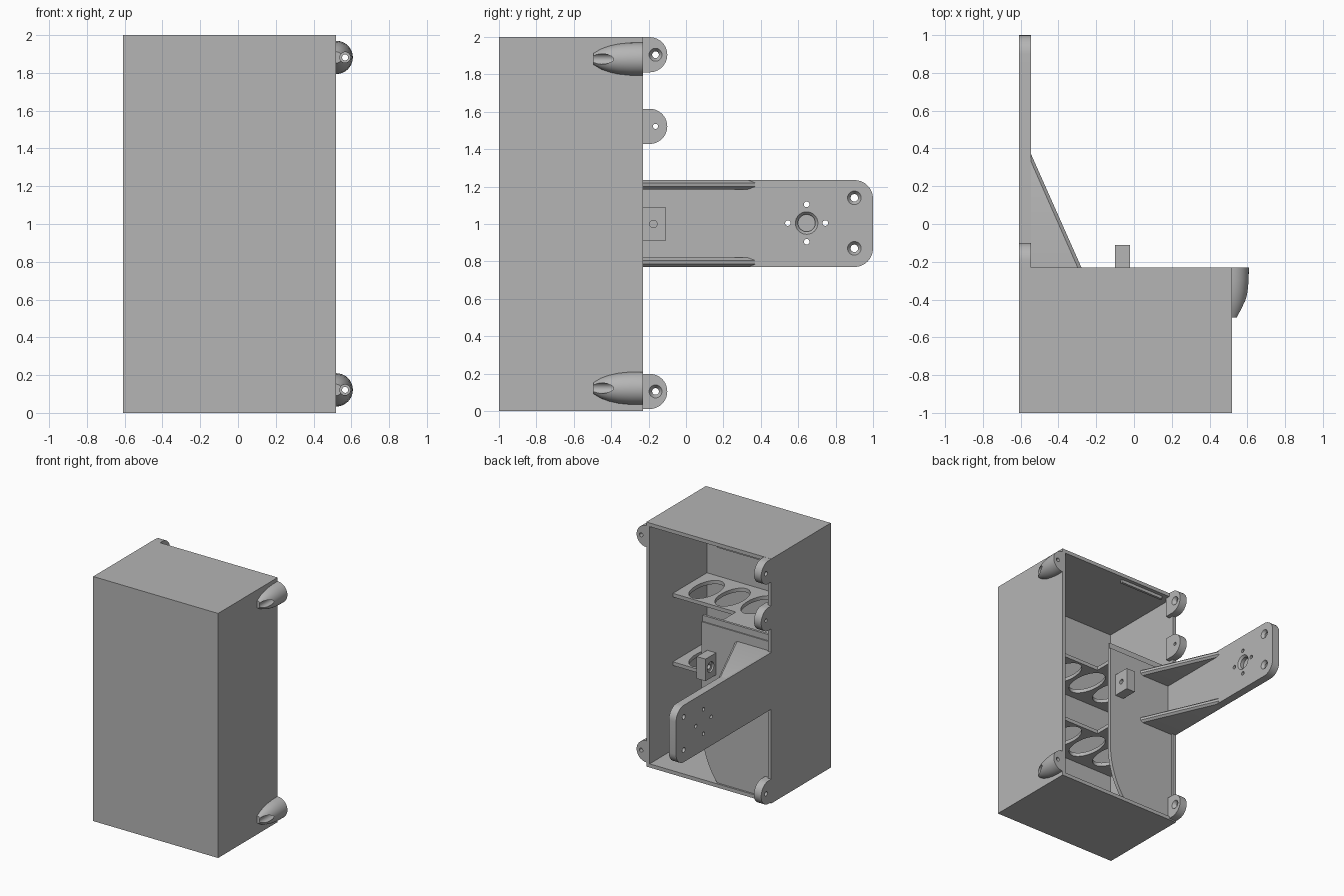
import bpy, bmesh, math
from mathutils import Vector

if "Cube" in bpy.data.objects:
    bpy.data.objects.remove(bpy.data.objects["Cube"])

grey = bpy.data.materials.new("plain_grey")
grey.use_nodes = True
GREY = (0.46, 0.46, 0.46, 1)
grey.diffuse_color = GREY
grey.node_tree.nodes["Principled BSDF"].inputs["Base Color"].default_value = GREY


def finish(name, bm):
    bmesh.ops.recalc_face_normals(bm, faces=bm.faces)
    mesh = bpy.data.meshes.new(name)
    bm.to_mesh(mesh)
    bm.free()
    mesh.materials.append(grey)
    ob = bpy.data.objects.new(name, mesh)
    bpy.context.scene.collection.objects.link(ob)
    return ob


def loft(name, rings):
    bm = bmesh.new()
    loops = [[bm.verts.new(p) for p in ring] for ring in rings]
    n = len(loops[0])
    for a, b in zip(loops, loops[1:]):
        for i in range(n):
            bm.faces.new((a[i], a[(i + 1) % n], b[(i + 1) % n], b[i]))
    bm.faces.new(loops[0])
    bm.faces.new(loops[-1])
    return finish(name, bm)


def place(axis, t, p):
    u, v = p
    return Vector({"x": (t, u, v), "y": (u, t, v), "z": (u, v, t)}[axis])


def prism(name, axis, lo, hi, pts):
    return loft(name, [[place(axis, t, p) for p in pts] for t in (lo, hi)])


def box(name, x0, x1, y0, y1, z0, z1):
    return prism(name, "z", z0, z1, [(x0, y0), (x1, y0), (x1, y1), (x0, y1)])


def arc(cu, cv, ru, rv, a0=0, a1=360, n=16):
    count = n if a1 - a0 == 360 else n + 1
    ang = [math.radians(a0 + (a1 - a0) * i / n) for i in range(count)]
    return [(cu + ru * math.cos(a), cv + rv * math.sin(a)) for a in ang]


def hole(axis, lo, hi, cu, cv, r0, r1=None):
    """Round cutter, tapered if a second radius is given."""
    r1 = r0 if r1 is None else r1
    return loft("cutter", [[place(axis, t, p) for p in arc(cu, cv, r, r, n=32)]
                           for t, r in ((lo, r0), (hi, r1))])


def cut(ob, cutters):
    for c in cutters:
        c.hide_render = True
        m = ob.modifiers.new("cut", "BOOLEAN")
        m.operation, m.solver, m.object = "DIFFERENCE", "EXACT", c
    bpy.context.view_layer.update()
    dg = bpy.context.evaluated_depsgraph_get()
    mesh = bpy.data.meshes.new_from_object(ob.evaluated_get(dg))
    ob.modifiers.clear()
    ob.data = mesh
    for c in cutters:
        bpy.data.objects.remove(c)
    return ob


L, R, BACK, T = -0.61, 0.52, -0.23, 0.03
IN = -0.545                      # inner face of the arm and tabs
parts = []

# Housing, open at the back
housing = box("housing", L, R, -1, BACK, 0, 2)
parts.append(cut(housing, [box("cutter", L + T, R - T, -1 + T, 0, T, 2 - T)]))

# Back panel with a curved lower corner
curve = arc(-0.47, 0.46, 0.5, 0.62, -44, 0, 10)
panel = [(L + 0.01, 0.01), (-0.12, 0.01)] + curve + [(0.03, 1.31), (L + 0.01, 1.31)]
parts.append(prism("back_panel", "y", -0.275, -0.245, panel))
parts.append(box("panel_lip", L + 0.01, 0.03, -0.275, -0.255, 1.3, 1.36))

# Two stepped shelves with oval openings
for name, z in (("upper_shelf", 1.28), ("lower_shelf", 0.72)):
    outline = [(L + 0.01, -0.99), (R - 0.01, -0.99), (R - 0.01, -0.53),
               (-0.08, -0.53), (-0.08, -0.26), (L + 0.01, -0.26)]
    shelf = prism(name, "z", z, z + T, outline)
    ovals = [prism("cutter", "z", z - 0.1, z + 0.1,
                   arc(0.325 - 0.235 * i, -0.73, 0.1, 0.18, n=40)) for i in range(4)]
    parts.append(cut(shelf, ovals))

# Small catch under the ceiling
parts.append(box("ceiling_catch", -0.5, -0.1, -0.28, -0.26, 1.945, 1.98))

# Arm plate with rounded end, blind bearing seat and screw holes
Z0, Z1, ZC = 0.77, 1.235, 1.005
outline = ([(-0.3, Z0)] + arc(0.9, Z0 + 0.1, 0.1, 0.1, -90, 0, 8)
           + arc(0.9, Z1 - 0.1, 0.1, 0.1, 0, 90, 8) + [(-0.3, Z1)])
arm = prism("arm_plate", "x", L, IN, outline)
YC = 0.645
cutters = [hole("x", L + 0.02, 0, YC, ZC, 0.046),
           hole("x", IN - 0.016, IN + 0.002, YC, ZC, 0.046, 0.062)]
for dy, dz in ((0.1, 0), (-0.1, 0), (0, 0.1), (0, -0.1)):
    cutters.append(hole("x", L - 0.1, 0, YC + dy, ZC + dz, 0.015))
for z in (0.87, 1.14):
    cutters += [hole("x", L - 0.1, 0, 0.9, z, 0.02),
                hole("x", IN - 0.025, IN + 0.002, 0.9, z, 0.018, 0.038)]
parts.append(cut(arm, cutters))

# Gussets between panel and arm, thinned along the sloping edge
for name, z0, z1, s in (("lower_gusset", Z0, Z0 + 0.05, 1), ("upper_gusset", Z1 - 0.05, Z1, -1)):
    full = [(L + 0.02, -0.26), (-0.265, -0.26), (IN, 0.37), (L + 0.02, 0.37)]
    slim = [(L + 0.02, -0.26), (-0.285, -0.26), (IN, 0.33), (L + 0.02, 0.33)]
    levels = ((z0, slim), (z0 + 0.015, full), (z1 - 0.015, full), (z1, slim))
    parts.append(loft(name, [[place("z", z, p) for p in ring] for z, ring in levels]))

# Rounded screw tabs on the arm side
for name, z, wide in (("lower_tab", 0.105, True), ("middle_tab", 1.522, False),
                      ("upper_tab", 1.905, True)):
    shape = [(-0.27, z - 0.094)] + arc(-0.195, z, 0.095, 0.094, -90, 90, 20) + [(-0.27, z + 0.094)]
    tab = prism(name, "x", L, IN, shape)
    cutters = [hole("x", L - 0.1, 0, -0.163, z, 0.018 if wide else 0.014)]
    if wide:
        cutters.append(hole("x", IN - 0.025, IN + 0.002, -0.163, z, 0.018, 0.036))
    parts.append(cut(tab, cutters))

# Teardrop screw ears on the opposite side
EAR = ((BACK, 0.088), (-0.3, 0.087), (-0.36, 0.081), (-0.41, 0.07), (-0.455, 0.054), (-0.495, 0.03))
for name, z in (("lower_ear", 0.122), ("upper_ear", 1.882)):
    rings = []
    for y, r in EAR:
        pts = [(R - 0.015, z - r)] + arc(R, z, r, r, -90, 90, 20) + [(R - 0.015, z + r)]
        rings.append([place("y", y, p) for p in pts])
    ear = loft(name, rings)
    parts.append(cut(ear, [hole("y", -0.6, -0.1, 0.567, z, 0.016),
                           hole("y", -0.6, -0.3, 0.567, z, 0.028)]))

# Clamp block on the panel
block = box("clamp_block", -0.1, -0.02, -0.26, -0.11, 0.91, 1.09)
parts.append(cut(block, [hole("x", -0.2, 0.1, -0.175, 1.0, 0.02),
                         hole("x", -0.12, -0.085, -0.175, 1.0, 0.042)]))

bpy.ops.object.select_all(action="DESELECT")
for ob in parts:
    ob.select_set(True)
bpy.context.view_layer.objects.active = parts[0]
bpy.ops.object.shade_smooth_by_angle(angle=math.radians(30))
